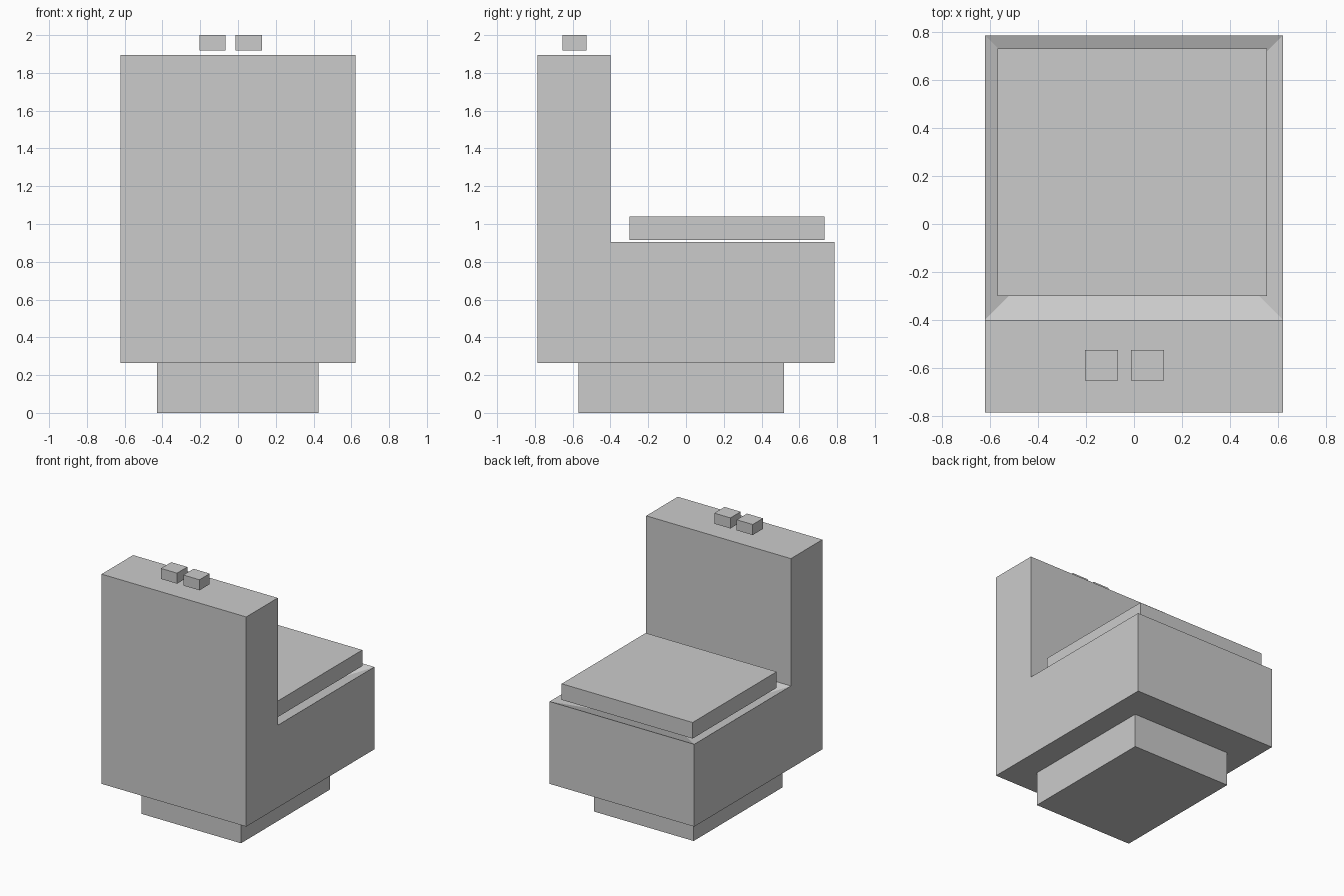
import bpy, bmesh

if "Cube" in bpy.data.objects:
    bpy.data.objects.remove(bpy.data.objects["Cube"])


def add_object(name, bm):
    bmesh.ops.recalc_face_normals(bm, faces=bm.faces)
    mesh = bpy.data.meshes.new(name)
    bm.to_mesh(mesh)
    bm.free()
    obj = bpy.data.objects.new(name, mesh)
    bpy.context.collection.objects.link(obj)
    return obj


def box(name, x, y, z):
    """Box from (min, max) ranges on each axis."""
    bm = bmesh.new()
    bmesh.ops.create_cube(bm, size=1)
    for v in bm.verts:
        for i, (lo, hi) in enumerate((x, y, z)):
            v.co[i] = hi if v.co[i] > 0 else lo
    return add_object(name, bm)


# Bowl and tank: one L-shaped side profile extruded across the width
W = 0.622
profile = [(-0.787, 0.265), (0.787, 0.265), (0.787, 0.905),
           (-0.40, 0.905), (-0.40, 1.895), (-0.787, 1.895)]
bm = bmesh.new()
side = bm.faces.new([bm.verts.new((-W, y, z)) for y, z in profile])
ext = bmesh.ops.extrude_face_region(bm, geom=[side])
bmesh.ops.translate(bm, vec=(2 * W, 0, 0),
                    verts=[g for g in ext["geom"] if isinstance(g, bmesh.types.BMVert)])
bmesh.ops.recalc_face_normals(bm, faces=bm.faces)

# Shallow sloping basin under the lid
rim = [f for f in bm.faces if all(abs(v.co.z - 0.905) < 1e-4 for v in f.verts)]
bmesh.ops.inset_region(bm, faces=rim, thickness=0.3, depth=0)
for v in rim[0].verts:
    v.co.z -= 0.08
add_object("bowl_and_tank", bm)

# Foot
box("foot", (-0.43, 0.425), (-0.57, 0.52), (0, 0.265))

# Closed lid, hovering just above the rim
box("lid", (-0.57, 0.556), (-0.30, 0.733), (0.915, 1.04))

# Pair of flush buttons above the tank
for name, x in (("left_button", (-0.205, -0.067)), ("right_button", (-0.013, 0.126))):
    box(name, x, (-0.653, -0.527), (1.918, 2.0))
